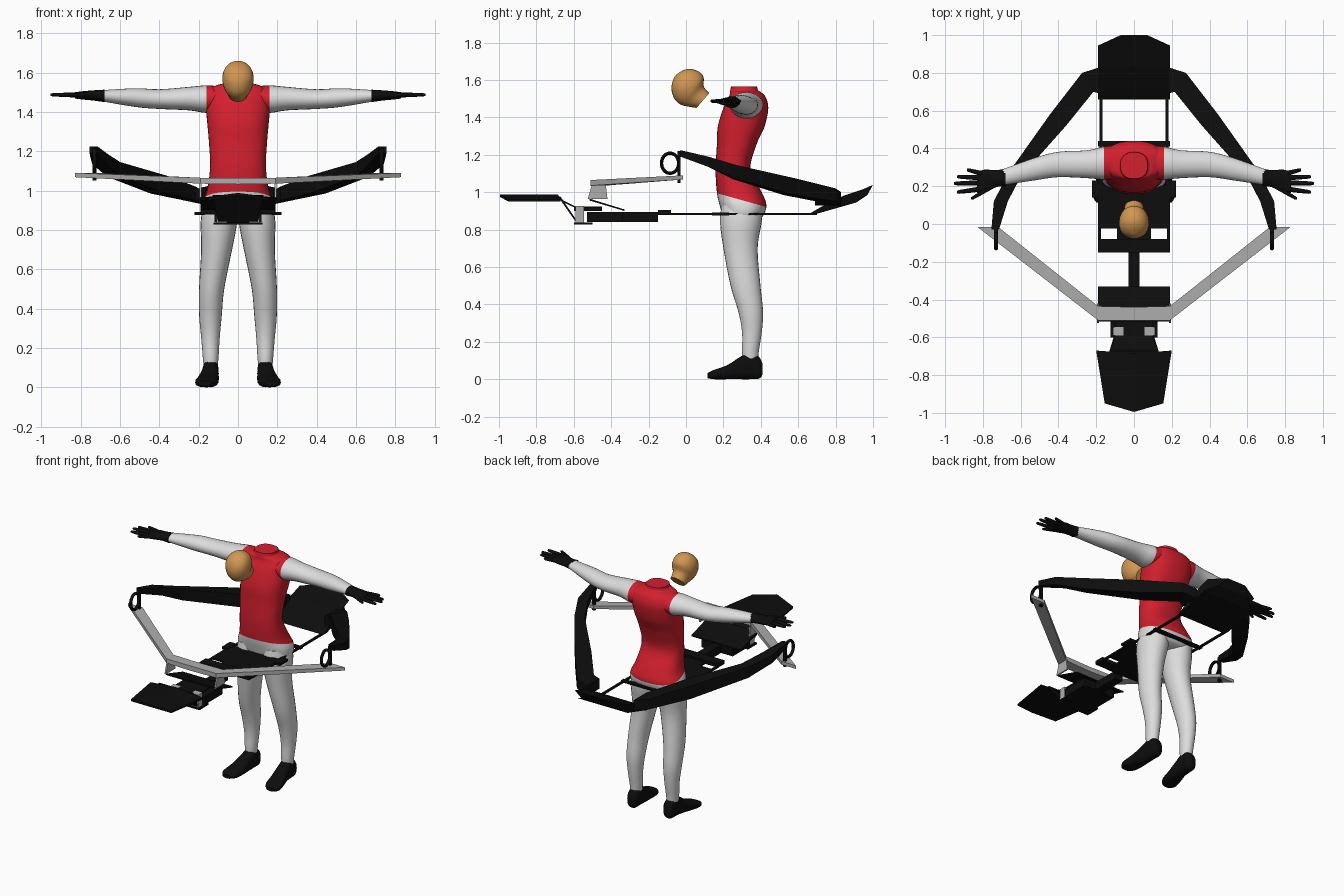
import bpy, bmesh, math
from mathutils import Vector

cube = bpy.data.objects.get("Cube")
if cube:
    bpy.data.objects.remove(cube, do_unlink=True)


def material(name, r, g, b):
    m = bpy.data.materials.new(name)
    m.use_nodes = True
    m.diffuse_color = (r, g, b, 1)
    bsdf = next(n for n in m.node_tree.nodes if n.type == 'BSDF_PRINCIPLED')
    bsdf.inputs["Base Color"].default_value = (r, g, b, 1)
    return m


BLACK = material("black", .004, .004, .004)
WHITE = material("suit white", .72, .72, .72)
RED = material("vest red", .65, .014, .027)
SKIN = material("skin tan", .64, .31, .085)
SILVER = material("blade silver", .42, .42, .42)


def finish(name, bm, mats, smooth=False, mirror=False, rule=None):
    """Turn a bmesh into an object, colouring faces by a rule if given."""
    bmesh.ops.recalc_face_normals(bm, faces=bm.faces)
    for f in bm.faces:
        f.smooth = smooth
        if rule:
            f.material_index = rule(f.calc_center_median())
    me = bpy.data.meshes.new(name)
    bm.to_mesh(me)
    bm.free()
    ob = bpy.data.objects.new(name, me)
    bpy.context.collection.objects.link(ob)
    for m in mats:
        me.materials.append(m)
    if mirror:
        ob.modifiers.new("Mirror", 'MIRROR').use_clip = True
    if smooth:
        bpy.ops.object.select_all(action='DESELECT')
        ob.select_set(True)
        bpy.context.view_layer.objects.active = ob
        bpy.ops.object.shade_smooth_by_angle(angle=math.radians(45))
    return ob


def catmull(rows, steps):
    """Smoothly interpolate a list of number rows."""
    out = []
    for i in range(len(rows) - 1):
        a, b, c, d = (Vector(rows[max(0, min(len(rows) - 1, i + k))]) for k in (-1, 0, 1, 2))
        for s in range(steps):
            t = s / steps
            out.append(b + (c - a) * t / 2 + (a * 2 - b * 5 + c * 4 - d) * t * t / 2
                       + (b * 3 - a - c * 3 + d) * t ** 3 / 2)
    return out + [Vector(rows[-1])]


def loft(rows, axis, sides=24, steps=4, power=2.0):
    """Rows: position on the axis, then min and max of each other axis."""
    bm = bmesh.new()
    others = [k for k in range(3) if k != axis]
    rings = []
    for pos, a0, a1, b0, b1 in catmull([r for r in rows], steps):
        ring = []
        for i in range(sides):
            ang = math.tau * i / sides
            c, s = math.cos(ang), math.sin(ang)
            co = [0, 0, 0]
            co[axis] = pos
            co[others[0]] = (a0 + a1) / 2 + (a1 - a0) / 2 * math.copysign(abs(c) ** (2 / power), c)
            co[others[1]] = (b0 + b1) / 2 + (b1 - b0) / 2 * math.copysign(abs(s) ** (2 / power), s)
            ring.append(bm.verts.new(co))
        rings.append(ring)
    for p, q in zip(rings, rings[1:]):
        for i in range(sides):
            j = (i + 1) % sides
            bm.faces.new((p[i], p[j], q[j], q[i]))
    bm.faces.new(rings[0])
    bm.faces.new(rings[-1])
    return bm


def ribbon(name, mat, stations):
    """Mirrored band; each station is outer x, y, inner x, y, top z, bottom z."""
    bm = bmesh.new()
    rings = [[bm.verts.new(v) for v in ((xo, yo, zt), (xi, yi, zt), (xi, yi, zb), (xo, yo, zb))]
             for xo, yo, xi, yi, zt, zb in stations]
    for p, q in zip(rings, rings[1:]):
        for i in range(4):
            bm.faces.new((p[i], p[(i + 1) % 4], q[(i + 1) % 4], q[i]))
    if stations[0][0] > 0:
        bm.faces.new(rings[0])
    bm.faces.new(rings[-1])
    return finish(name, bm, [mat], mirror=True)


def prism(name, mat, points, x=0, mirror=False):
    """Side profile of y, z, half width, spread across x."""
    bm = bmesh.new()
    l, r = ([bm.verts.new((x + s * w, y, z)) for y, z, w in points] for s in (-1, 1))
    bm.faces.new(l)
    bm.faces.new(r)
    n = len(points)
    for i in range(n):
        j = (i + 1) % n
        bm.faces.new((l[i], l[j], r[j], r[i]))
    return finish(name, bm, [mat], mirror=mirror)


def slab(name, mat, x0, x1, y0, y1, z0, z1, mirror=False):
    h = (x1 - x0) / 2
    return prism(name, mat, [(y0, z0, h), (y1, z0, h), (y1, z1, h), (y0, z1, h)], (x0 + x1) / 2, mirror)


# Torso with a slanted vest hem
torso = loft([(.85, -.13, .13, .23, .37), (.87, -.18, .18, .2, .41), (.93, -.185, .185, .18, .43),
              (1.0, -.158, .158, .165, .405), (1.12, -.142, .142, .158, .345), (1.25, -.148, .148, .165, .375),
              (1.35, -.157, .157, .17, .42), (1.45, -.165, .165, .2, .44), (1.51, -.155, .155, .23, .425),
              (1.535, -.11, .11, .235, .4), (1.545, -.078, .078, .237, .385), (1.565, -.072, .072, .24, .38)],
             2, 40, 5, 2.4)
hem_point, hem_normal = Vector((0, .2, .985)), Vector((0, .28, 1)).normalized()
bmesh.ops.bisect_plane(torso, geom=torso.verts[:] + torso.edges[:] + torso.faces[:],
                       plane_co=hem_point, plane_no=hem_normal)
finish("torso", torso, [WHITE, RED], True, rule=lambda c: int((c - hem_point).dot(hem_normal) > 0))

# Legs
leg = loft([(.05, .11, .17, .31, .38), (.14, .1, .178, .3, .388), (.25, .093, .187, .3, .405), (.36, .083, .197, .28, .412),
            (.5, .07, .198, .238, .398), (.7, .03, .187, .2, .383), (.84, .004, .19, .182, .405),
            (.93, .004, .175, .19, .41)], 2)
finish("legs", leg, [WHITE], True, True)

# Shoes
shoe = loft([(.41, .12, .16, .025, .08), (.39, .1, .175, .003, .12), (.34, .098, .18, 0, .145),
             (.29, .098, .185, 0, .12), (.22, .098, .205, 0, .075), (.15, .108, .218, 0, .05),
             (.115, .135, .2, .006, .033)], 1, 20, 4, 2.5)
finish("shoes", shoe, [BLACK], True, True)

# Arms, with the vest's shoulder caps
arm = loft([(.1, .24, .415, 1.41, 1.53), (.16, .235, .41, 1.395, 1.535), (.25, .243, .39, 1.408, 1.527),
            (.4, .248, .382, 1.415, 1.515), (.52, .232, .352, 1.425, 1.52), (.7, .205, .288, 1.455, 1.51)], 0)
finish("arms", arm, [WHITE, RED], True, True, lambda c: int(c.x < .16))

# Gloves
palm = loft([(.68, .2, .293, 1.45, 1.513), (.73, .195, .285, 1.457, 1.51), (.79, .165, .288, 1.463, 1.505),
             (.83, .165, .275, 1.468, 1.5)], 0, 16)
finish("glove_palms", palm, [BLACK], True, True)
for finger, x0, y0, x1, y1 in (("little", .8, .265, .885, .285), ("ring", .81, .245, .935, .25),
                               ("middle", .81, .218, .95, .215), ("index", .81, .185, .935, .17),
                               ("thumb", .74, .205, .86, .14)):
    r = .014
    bm = loft([(x0, y0 - r, y0 + r, 1.472, 1.5), (x1 - .01, y1 - .01, y1 + .01, 1.478, 1.496),
               (x1, y1 - .003, y1 + .003, 1.483, 1.491)], 0, 10, 2)
    finish(finger + "_fingers", bm, [BLACK], True, True)

# Head, floating ahead of the body and tipped forward
head = loft([(0, -.05, .05, -.052, .052), (.045, -.058, .058, -.08, .06), (.08, -.074, .074, -.095, .098),
             (.12, -.08, .08, -.093, .102), (.16, -.07, .07, -.07, .085), (.185, -.045, .045, -.038, .055),
             (.198, -.008, .008, -.005, .012)], 2)
head_ob = finish("head", head, [SKIN], True)
head_ob.location = (0, .09, 1.49)
head_ob.rotation_euler.x = math.radians(49)

# Rear arch and tail panel
ribbon("rear_arch", BLACK, [(.755, -.03, .715, -.03, 1.225, 1.19), (.742, .12, .668, .12, 1.19, 1.135),
                            (.665, .27, .6, .25, 1.145, 1.07), (.445, .58, .36, .52, 1.075, .985),
                            (.275, .8, .215, .7, 1.02, .95), (.18, .83, .18, .69, 1.0, .93)])
prism("tail_panel", BLACK, [(.66, .885, .19), (.72, .92, .19), (.84, .98, .19), (.945, 1.015, .19),
                            (1, 1.04, .07), (.97, .985, .12), (.91, .945, .19), (.7, .885, .19)])

# Hand rings and their posts
bm = bmesh.new()
N, M = 24, 8
grid = [[bm.verts.new((.73 + .011 * math.cos(math.tau * j / M),
                       -.085 + (.046 + .009 * math.sin(math.tau * j / M)) * math.cos(math.tau * i / N),
                       1.155 + (.054 + .009 * math.sin(math.tau * j / M)) * math.sin(math.tau * i / N)))
         for j in range(M)] for i in range(N)]
for i in range(N):
    for j in range(M):
        a, b = grid[i], grid[(i + 1) % N]
        bm.faces.new((a[j], a[(j + 1) % M], b[(j + 1) % M], b[j]))
finish("hand_rings", bm, [BLACK], True, True)
slab("ring_posts", BLACK, .72, .74, -.045, -.03, 1.05, 1.22, True)

# Front blade and its hanging end plates
ribbon("front_blade", SILVER, [(0, -.51, 0, -.44, 1.065, 1.032), (.19, -.51, .19, -.435, 1.065, 1.035),
                               (.83, -.015, .72, -.015, 1.09, 1.068)])
prism("blade_plates", SILVER, [(-.5, 1.05, .005), (-.43, 1.05, .005), (-.42, .965, .005), (-.525, .965, .005)],
      .19, True)

# Hip frame: rails, plate and pads
slab("hip_rails", BLACK, .168, .182, .2, .7, .878, .89, True)
slab("rear_crossbar", BLACK, -.19, .19, .41, .44, .878, .89)
slab("seat_plate", BLACK, -.09, .09, -.15, .2, .878, .89)
slab("seat_wings", BLACK, .085, .19, -.025, .2, .878, .89, True)
slab("seat_edge_bars", BLACK, .175, .19, -.09, 0, .878, .89, True)
slab("seat_front_bar", BLACK, -.19, .19, -.15, -.08, .88, .905)
slab("hip_pads", BLACK, .17, .222, .14, .23, .876, .892, True)

# Centre beam and deflector
slab("centre_beam", BLACK, -.03, .03, -.53, -.15, .84, .895)
slab("beam_housing", BLACK, -.12, .12, -.53, -.34, .84, .895)
prism("deflector", BLACK, [(-.515, .955, .19), (-.33, .9, .19), (-.33, .908, .19), (-.515, .965, .19)])

# Nose: bracket, strut and ridged panel
slab("nose_blocks", SILVER, .055, .11, -.59, -.545, .835, .925, True)
slab("nose_cover", BLACK, -.055, .055, -.6, -.45, .9, .922)
slab("nose_base", BLACK, -.125, .125, -.6, -.5, .828, .838)
prism("nose_strut", BLACK, [(-.685, .978, .13), (-.585, .835, .1), (-.575, .835, .1), (-.672, .978, .13)])
prism("nose_brace", BLACK, [(-.665, .95, .12), (-.59, .915, .1), (-.45, .915, .1), (-.45, .923, .1),
                            (-.59, .923, .1), (-.665, .96, .12)])
ribbon("nose_panel", BLACK, [(0, -.995, 0, -.685, .988, .975), (.155, -.95, .2, -.67, .962, .95)])
